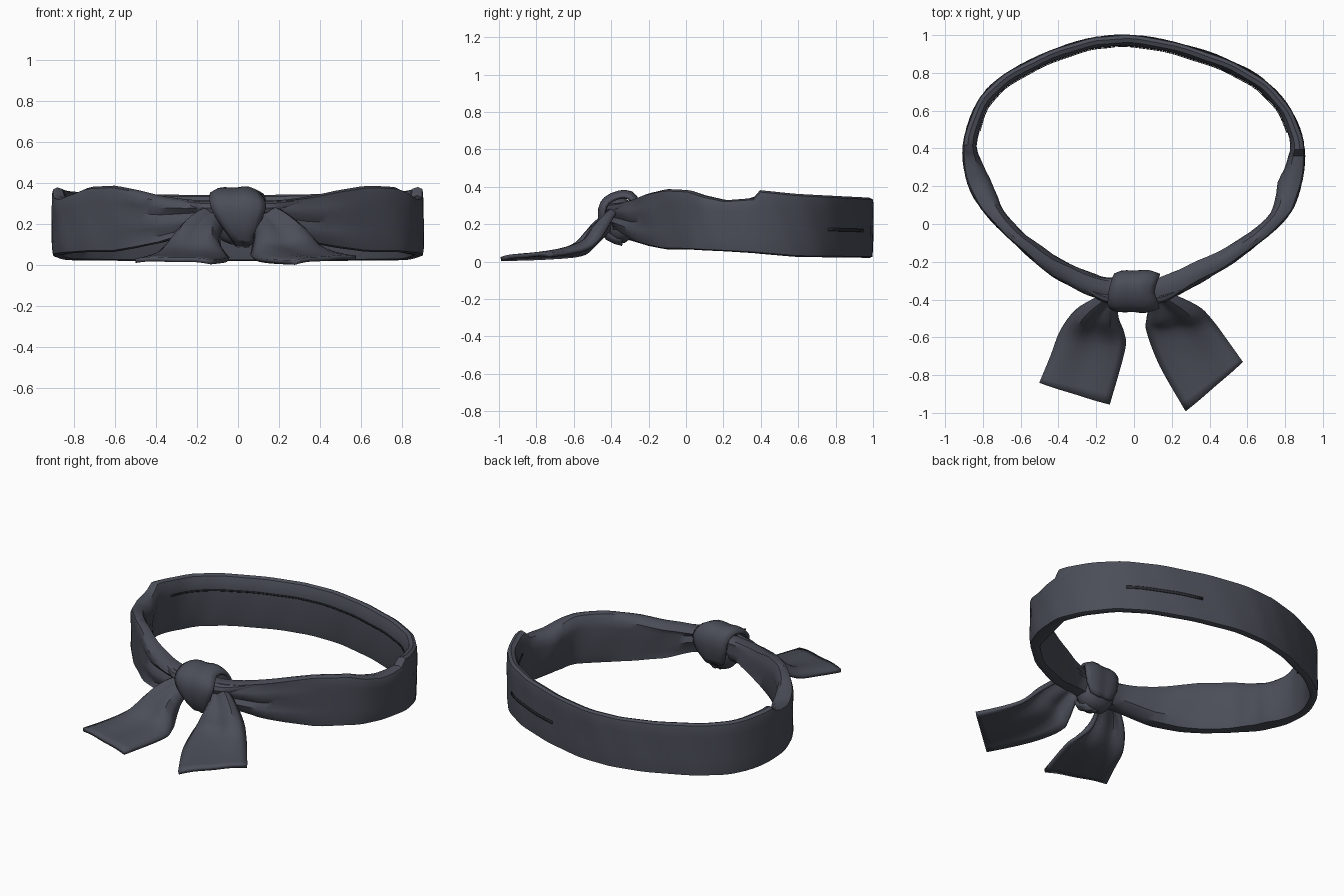
import bpy, bmesh, math
from mathutils import Vector

if "Cube" in bpy.data.objects:
    bpy.data.objects.remove(bpy.data.objects["Cube"])


def material(name, colour):
    m = bpy.data.materials.new(name)
    m.diffuse_color = (*colour, 1)
    m.use_nodes = True
    m.node_tree.nodes["Principled BSDF"].inputs["Base Color"].default_value = m.diffuse_color
    return m


CLOTH = material("slate cloth", (0.07, 0.075, 0.098))
STITCH = material("dark stitching", (0.022, 0.024, 0.03))


def spline(rows, steps, closed=False):
    """Catmull-Rom resampling of rows of numbers."""
    n, out = len(rows), []
    pick = (lambda i: rows[i % n]) if closed else (lambda i: rows[max(0, min(n - 1, i))])
    for i in range(n if closed else n - 1):
        for k in range(steps):
            t = k / steps
            out.append([0.5 * (2 * b + (c - a) * t + (2 * a - 5 * b + 4 * c - d) * t * t
                               + (3 * b - a - 3 * c + d) * t ** 3)
                        for a, b, c, d in zip(pick(i - 1), pick(i), pick(i + 1), pick(i + 2))])
    if not closed:
        out.append(list(rows[-1]))
    return out


def loft(name, rings, mat, wrap_ring=False, wrap_path=False, thick=0, angle=40):
    """Skin a grid of points, optionally closed either way or given thickness."""
    bm = bmesh.new()
    vs = [[bm.verts.new(p) for p in r] for r in rings]
    n, m = len(vs), len(vs[0])
    for i in range(n if wrap_path else n - 1):
        for j in range(m if wrap_ring else m - 1):
            a, b = vs[i], vs[(i + 1) % n]
            k = (j + 1) % m
            bm.faces.new((a[j], a[k], b[k], b[j]))
    if wrap_ring and not wrap_path:
        bm.faces.new(vs[0])
        bm.faces.new(vs[-1])
    bmesh.ops.recalc_face_normals(bm, faces=bm.faces)
    me = bpy.data.meshes.new(name)
    bm.to_mesh(me)
    bm.free()
    ob = bpy.data.objects.new(name, me)
    bpy.context.collection.objects.link(ob)
    me.materials.append(mat)
    if thick:
        s = ob.modifiers.new("thickness", "SOLIDIFY")
        s.thickness, s.offset = thick, 0
    bpy.ops.object.select_all(action="DESELECT")
    bpy.context.view_layer.objects.active = ob
    ob.select_set(True)
    bpy.ops.object.shade_smooth_by_angle(angle=math.radians(angle))
    return ob


# Outer outline of the band, counter-clockwise from the back
OUTLINE = [(-0.2, 0.99), (-0.45, 0.915), (-0.69, 0.79), (-0.83, 0.645), (-0.905, 0.42),
           (-0.88, 0.21), (-0.785, 0.05), (-0.62, -0.115), (-0.43, -0.27), (-0.2, -0.38),
           (0, -0.4), (0.17, -0.39), (0.35, -0.305), (0.57, -0.17), (0.785, 0.005),
           (0.87, 0.15), (0.905, 0.36), (0.865, 0.54), (0.755, 0.705), (0.58, 0.83),
           (0.33, 0.93), (0.05, 0.995)]
# Depth y, bottom, top, thickness
HEIGHTS = [(-0.39, 0.17, 0.315, 0.11), (-0.36, 0.15, 0.32, 0.11), (-0.3, 0.11, 0.335, 0.10),
           (-0.22, 0.085, 0.365, 0.09), (-0.12, 0.065, 0.388, 0.075), (0, 0.065, 0.382, 0.08),
           (0.08, 0.06, 0.355, 0.11), (0.2, 0.055, 0.328, 0.125), (0.37, 0.045, 0.34, 0.085),
           (0.395, 0.042, 0.382, 0.075), (0.6, 0.025, 0.362, 0.065), (1.0, 0.02, 0.342, 0.06)]
# Folded cloth section: inward share, height share
SECTION = [(0.3, 0), (0.05, 0.02), (0, 0.15), (0, 0.3), (0, 0.45), (0, 0.6), (0, 0.75), (0, 0.9),
           (0.07, 0.97), (0.35, 1), (0.7, 0.975), (0.93, 0.87), (1, 0.73), (0.92, 0.5),
           (0.88, 0.2), (0.7, 0.02)]


def heights(y):
    y = max(HEIGHTS[0][0], min(HEIGHTS[-1][0], y))
    for a, b in zip(HEIGHTS, HEIGHTS[1:]):
        if y <= b[0]:
            t = (y - a[0]) / (b[0] - a[0])
            return [p + (q - p) * t for p, q in zip(a[1:], b[1:])]


path = spline(OUTLINE, 5, closed=True)
N = len(path)


def band_point(i, u, v, extra=0.0):
    i %= N
    x, y = path[i]
    (ax, ay), (bx, by) = path[i - 1], path[(i + 1) % N]
    inward = Vector((ay - by, bx - ax, 0)).normalized()
    z0, z1, t = heights(y)
    # gathered pleats toward the knot, faint ripples elsewhere
    gather = max(0, min(1, (-0.1 - y) / 0.2))
    ripple = gather * 0.012 * math.sin(v * 15 + x * 3) + 0.002 * math.sin(i * 1.3 + v * 5)
    return Vector((x, y, z0 + (z1 - z0) * v)) + inward * (u * t + ripple + extra)


loft("head_band", [[band_point(i, u, v) for u, v in SECTION] for i in range(N)],
     CLOTH, wrap_ring=True, wrap_path=True)


def stitch(name, keep, u, v, half, lift):
    """Thin seam lying on the band surface along the stretch of path that passes keep."""
    start = next(i for i in range(N) if keep(*path[i]) and not keep(*path[i - 1]))
    count = sum(keep(*p) for p in path)
    loft(name, [[band_point(i, u, v - half, lift), band_point(i, u, v + half, lift)]
                for i in range(start, start + count)], STITCH, thick=0.004)


stitch("inner_seam", lambda x, y: y > 0.48, 1, 0.73, 0.014, 0.003)
stitch("back_opening", lambda x, y: 0.27 < x < 0.7 and y > 0.6, 0, 0.45, 0.025, -0.002)

# Loose ends: left edge xyz, right edge xyz, crown height
LEFT = [(-0.13, -0.36, 0.28, -0.06, -0.37, 0.22, 0.02), (-0.21, -0.40, 0.23, -0.09, -0.44, 0.155, 0.055),
        (-0.305, -0.46, 0.13, -0.09, -0.50, 0.08, 0.095), (-0.385, -0.565, 0.055, -0.057, -0.58, 0.04, 0.055),
        (-0.44, -0.70, 0.034, -0.052, -0.67, 0.025, 0.027), (-0.5, -0.84, 0.022, -0.13, -0.955, 0.015, 0.012)]
RIGHT = [(0.06, -0.37, 0.22, 0.12, -0.35, 0.29, 0.02), (0.085, -0.43, 0.145, 0.225, -0.385, 0.24, 0.055),
         (0.075, -0.50, 0.075, 0.345, -0.445, 0.14, 0.085), (0.073, -0.565, 0.035, 0.415, -0.515, 0.075, 0.055),
         (0.14, -0.75, 0.02, 0.495, -0.62, 0.048, 0.027), (0.275, -0.99, 0.013, 0.575, -0.73, 0.035, 0.012)]


def tail(name, rows):
    rings = []
    for r in spline(rows, 4):
        a, b, crown = Vector(r[:3]), Vector(r[3:6]), r[6]
        ring = []
        for k in range(11):
            s = k / 10
            # arched cloth with creases that fade toward the hem
            lift = crown * (math.sin(math.pi * s) + 0.3 * math.sin(3 * math.pi * s))
            ring.append(a.lerp(b, s) + Vector((0, -0.3, 0.9)) * lift)
        rings.append(ring)
    loft(name, rings, CLOTH, thick=0.022)


tail("left_tail", LEFT)
tail("right_tail", RIGHT)

# Knot core: uneven rounded lump
core = []
for k in range(9):
    a = math.pi * (k + 0.35) / 8.7
    r = math.sin(a) ** 0.6
    core.append([(-0.11 * math.cos(a),
                  -0.352 + 0.092 * r * math.cos(b) * (1 + 0.05 * math.sin(3 * b)),
                  0.22 + 0.125 * r * math.sin(b))
                 for b in (2 * math.pi * j / 14 for j in range(14))])
loft("knot_core", core, CLOTH, wrap_ring=True)

# Wrap passing over the knot, narrowing downward: y, z, left x, right x
WRAP = [(-0.28, 0.15, -0.06, 0.08), (-0.26, 0.22, -0.09, 0.12), (-0.255, 0.31, -0.1, 0.135),
        (-0.295, 0.365, -0.115, 0.12), (-0.36, 0.368, -0.13, 0.105), (-0.43, 0.335, -0.135, 0.125),
        (-0.458, 0.28, -0.125, 0.13), (-0.453, 0.2, -0.085, 0.105), (-0.42, 0.125, -0.035, 0.085),
        (-0.34, 0.095, -0.02, 0.07)]
rings = []
for y, z, x0, x1 in spline(WRAP, 2):
    ring = []
    for k in range(9):
        s = k / 8
        c = Vector((0, -0.35, 0.235))
        shrink = 1 - 0.16 * abs(2 * s - 1) ** 3 + 0.03 * math.sin(s * 11)
        ring.append((x0 + (x1 - x0) * s, c.y + (y - c.y) * shrink, c.z + (z - c.z) * shrink))
    rings.append(ring)
loft("knot_wrap", rings, CLOTH, thick=0.02, angle=30)

# Small tucked folds on either side of the knot
for side, name in ((-1, "left_tuck"), (1, "right_tuck")):
    rows = spline([(0.09, -0.395, 0.28, 0.035), (0.17, -0.38, 0.28, 0.03),
                   (0.25, -0.34, 0.295, 0.02), (0.33, -0.295, 0.315, 0.006)], 3)
    loft(name, [[(side * x, y + r * math.cos(a), z + r * math.sin(a))
                 for a in (math.pi * j / 4 for j in range(8))] for x, y, z, r in rows],
         CLOTH, wrap_ring=True)
